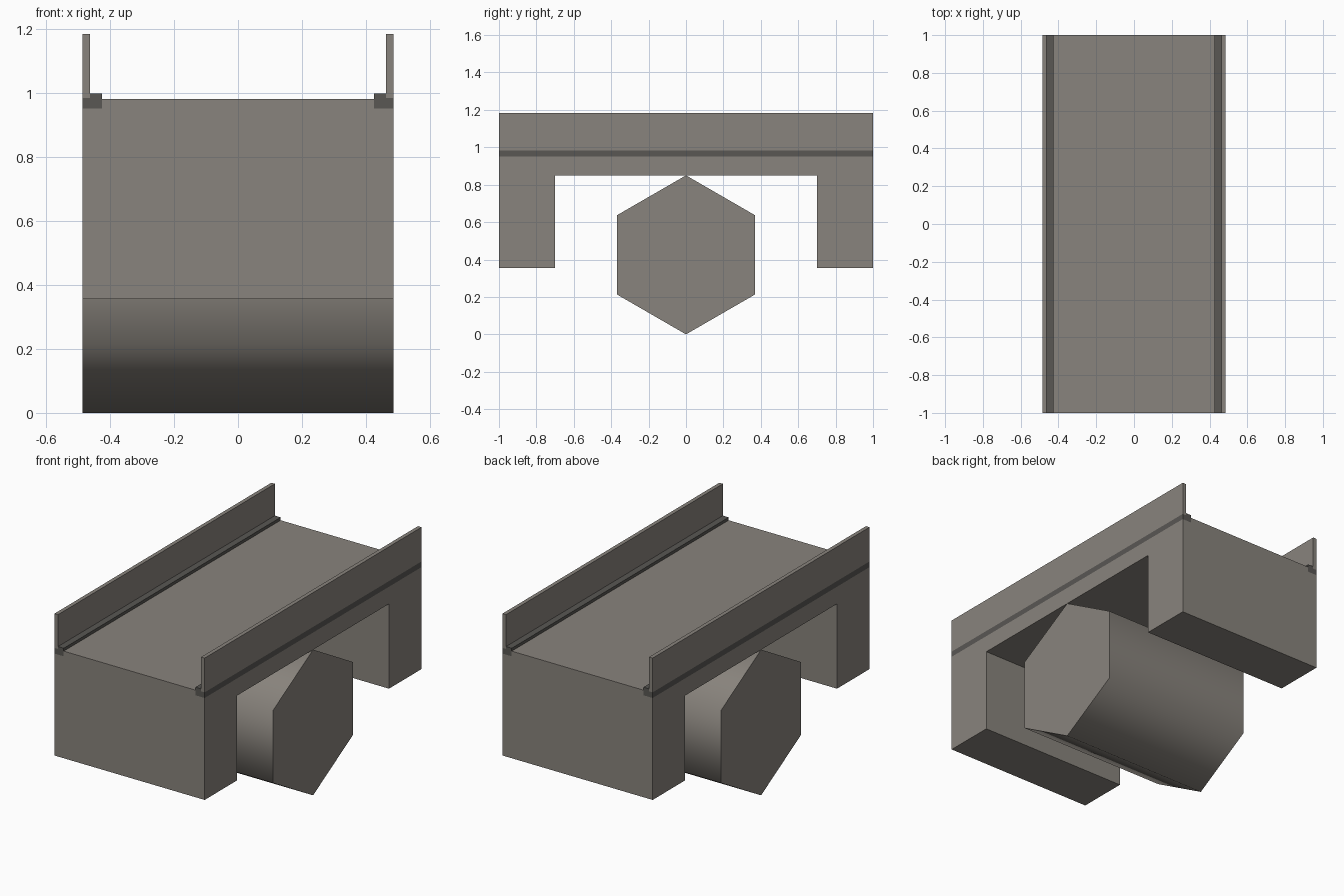
import bpy
import bmesh
import math

cube = bpy.data.objects.get("Cube")
if cube:
    bpy.data.objects.remove(cube, do_unlink=True)

HALF_W = 0.485   # half width across x
HALF_L = 1.0     # half length along y
DECK_Z = 0.98
CURB_X = 0.425   # inner edge of the curb
CURB_Z = 0.95    # underside of the curb


def material(name, rgb):
    mat = bpy.data.materials.new(name)
    mat.use_nodes = True
    mat.diffuse_color = (*rgb, 1)
    bsdf = mat.node_tree.nodes["Principled BSDF"]
    bsdf.inputs["Base Color"].default_value = (*rgb, 1)
    bsdf.inputs["Roughness"].default_value = 0.9
    return mat


stone = material("warm_grey_stone", (0.25, 0.23, 0.205))
dark = material("dark_grey_trim", (0.1, 0.096, 0.088))


def extrude(name, points, axis, half, mat):
    """Extrude a 2D profile from -half to half; axis 'x' reads (y, z), axis 'y' reads (x, z)."""
    bm = bmesh.new()
    if axis == "x":
        verts = [bm.verts.new((-half, a, z)) for a, z in points]
        step = (2 * half, 0, 0)
    else:
        verts = [bm.verts.new((a, -half, z)) for a, z in points]
        step = (0, 2 * half, 0)
    face = bm.faces.new(verts)
    new = bmesh.ops.extrude_face_region(bm, geom=[face], use_keep_orig=True)["geom"]
    bmesh.ops.translate(bm, vec=step, verts=[v for v in new if isinstance(v, bmesh.types.BMVert)])
    bmesh.ops.recalc_face_normals(bm, faces=bm.faces)
    mesh = bpy.data.meshes.new(name)
    bm.to_mesh(mesh)
    bm.free()
    mesh.materials.append(mat)
    obj = bpy.data.objects.new(name, mesh)
    bpy.context.collection.objects.link(obj)
    return obj


def rect(x0, x1, z0, z1):
    return [(x0, z0), (x1, z0), (x1, z1), (x0, z1)]


# Bridge body: deck with a leg at each end
half_arch = [(HALF_L, DECK_Z), (HALF_L, 0.355), (0.7, 0.355), (0.7, 0.85)]
arch = half_arch + [(-y, z) for y, z in reversed(half_arch)]
body = extrude("bridge_body", arch, "x", HALF_W, stone)

# Curbs and parapet walls along both edges, seated in notches in the body
for side, s in (("left", 1), ("right", -1)):
    notch = rect(s * CURB_X, s * 0.6, CURB_Z, 1.1)
    cutter = extrude(side + "_notch_cutter", notch, "y", 1.1, stone)
    cutter.hide_render = True
    cutter.hide_set(True)
    cut = body.modifiers.new(side + "_notch", "BOOLEAN")
    cut.operation = "DIFFERENCE"
    cut.solver = "EXACT"
    cut.object = cutter

    curb = [(CURB_X, CURB_Z), (HALF_W, CURB_Z), (HALF_W, 0.983),
            (0.462, 0.983), (0.462, 0.997), (CURB_X, 0.997)]
    extrude(side + "_curb", [(s * x, z) for x, z in curb], "y", HALF_L, dark)
    wall = rect(s * 0.462, s * HALF_W, 0.983, 1.183)
    extrude(side + "_parapet", wall, "y", HALF_L, stone)

# Hexagonal roller under the deck
R = 0.425
hexagon = [(R * math.sin(i * math.pi / 3), R + R * math.cos(i * math.pi / 3)) for i in range(6)]
roller = extrude("hexagonal_roller", hexagon, "x", HALF_W, stone)
bpy.ops.object.select_all(action="DESELECT")
roller.select_set(True)
bpy.context.view_layer.objects.active = roller
bpy.ops.object.shade_smooth_by_angle(angle=math.radians(70))
